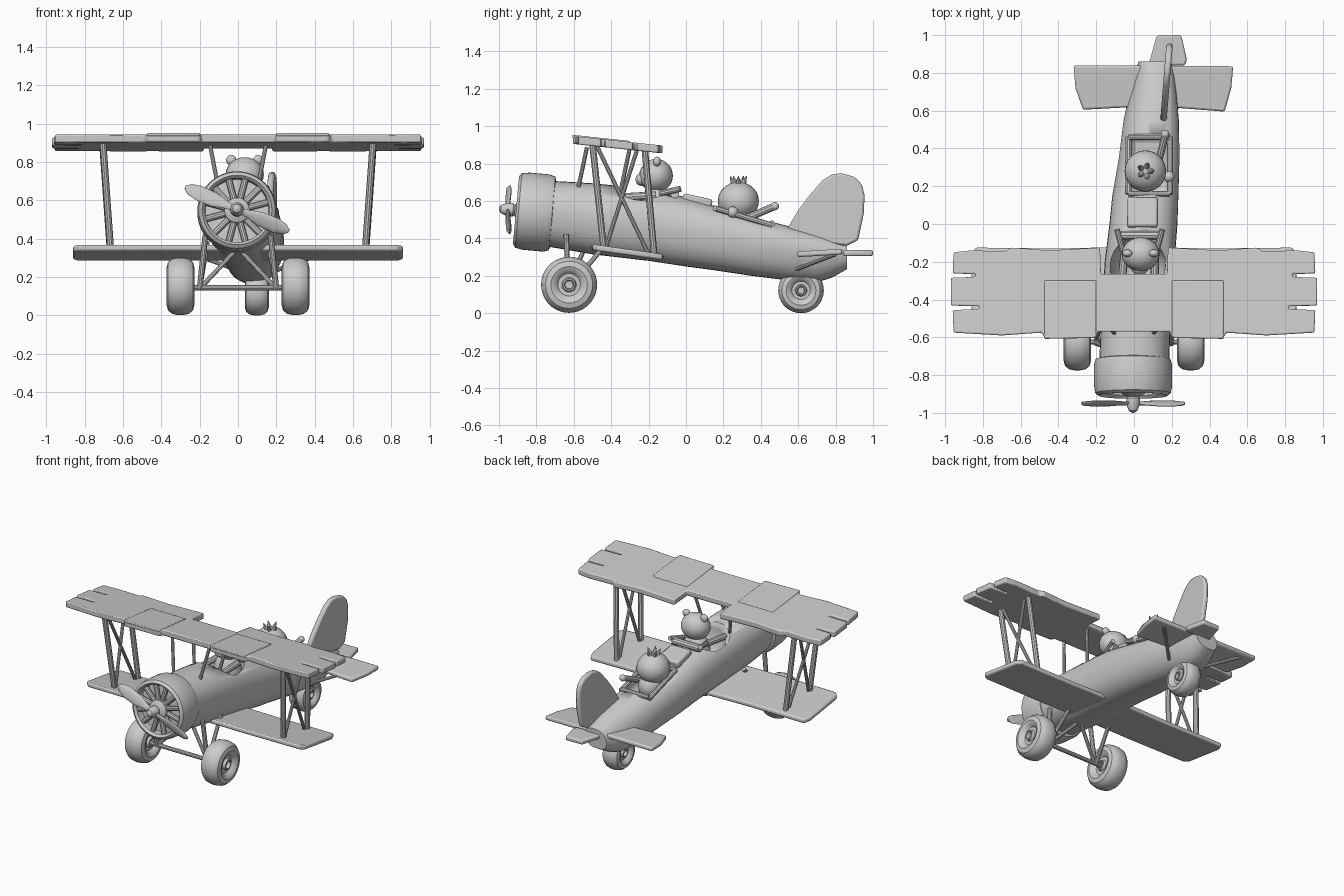
import bpy, bmesh, math
from mathutils import Vector, Matrix

if "Cube" in bpy.data.objects:
    bpy.data.objects.remove(bpy.data.objects["Cube"])

grey = bpy.data.materials.new("plain grey")
grey.diffuse_color = (0.6, 0.6, 0.6, 1)
grey.use_nodes = True
grey.node_tree.nodes["Principled BSDF"].inputs["Base Color"].default_value = grey.diffuse_color


def finish(name, bm, bevel=0, smooth=35):
    bmesh.ops.recalc_face_normals(bm, faces=bm.faces)
    me = bpy.data.meshes.new(name)
    bm.to_mesh(me)
    bm.free()
    ob = bpy.data.objects.new(name, me)
    bpy.context.collection.objects.link(ob)
    me.materials.append(grey)
    if bevel:
        m = ob.modifiers.new("soft edge", "BEVEL")
        m.width, m.segments, m.limit_method = bevel, 2, "ANGLE"
    bpy.ops.object.select_all(action="DESELECT")
    bpy.context.view_layer.objects.active = ob
    ob.select_set(True)
    bpy.ops.object.shade_smooth_by_angle(angle=math.radians(smooth))
    return ob


def loft(name, rings, cap=True):
    bm = bmesh.new()
    vs = [[bm.verts.new(p) for p in r] for r in rings]
    n = len(vs[0])
    for a, b in zip(vs, vs[1:]):
        for i in range(n):
            bm.faces.new((a[i], a[(i + 1) % n], b[(i + 1) % n], b[i]))
    if cap:
        bm.faces.new(vs[0])
        bm.faces.new(vs[-1])
    return finish(name, bm)


def lathe(name, profile, origin, axis, seg=36):
    """Turn (radius, distance) points about an axis."""
    q = Vector((0, 0, 1)).rotation_difference(Vector(axis).normalized())
    ang = [2 * math.pi * i / seg for i in range(seg)]
    return loft(name, [[Vector(origin) + q @ Vector((r * math.cos(t), r * math.sin(t), d))
                        for t in ang] for r, d in profile])


def strut(name, p, q, r, seg=10):
    d = Vector(q) - Vector(p)
    return lathe(name, [(r, 0), (r, d.length)], p, d, seg)


def ball(name, loc, size):
    bm = bmesh.new()
    bmesh.ops.create_uvsphere(bm, u_segments=24, v_segments=14, radius=1)
    bmesh.ops.transform(bm, verts=bm.verts, matrix=Matrix.Translation(loc) @ Matrix.Diagonal((*size, 1)))
    return finish(name, bm)


def box(name, loc, size, bevel=0, rx=0):
    bm = bmesh.new()
    bmesh.ops.create_cube(bm, size=1)
    bmesh.ops.transform(bm, verts=bm.verts, matrix=Matrix.Translation(loc)
                        @ Matrix.Rotation(rx, 4, "X") @ Matrix.Diagonal((*size, 1)))
    return finish(name, bm, bevel)


def slab(name, outline, place, offset, bevel=0.01):
    """Extrude a flat outline; place maps 2D to 3D."""
    bm = bmesh.new()
    f = bm.faces.new([bm.verts.new(place(*p)) for p in outline])
    g = bmesh.ops.extrude_face_region(bm, geom=[f])
    bmesh.ops.translate(bm, vec=offset, verts=[v for v in g["geom"] if isinstance(v, bmesh.types.BMVert)])
    return finish(name, bm, bevel)


def mirrored(half):
    return half + [(-x, y) for x, y in reversed(half)]


# fuselage: y, centre x, half width, bottom, top
stations = [(-0.76, 0, .185, .36, .71), (-0.5, .01, .185, .315, .695), (-0.2, .03, .185, .28, .665),
            (0, .05, .18, .25, .62), (.15, .06, .175, .23, .575), (.35, .08, .16, .20, .515),
            (.55, .09, .145, .175, .465), (.7, .10, .12, .165, .425), (.78, .105, .105, .19, .40),
            (.86, .11, .085, .235, .37)]
rings = []
for y, cx, w, lo, hi in stations:
    ring = []
    for i in range(32):
        t = 2 * math.pi * i / 32
        c, s = math.cos(t), math.sin(t)
        e = 0.85 if s > 0 else 0.65
        z = (hi - lo) / 2 * math.copysign(abs(s) ** e, s)
        x = w * math.copysign(abs(c) ** e, c) * (1 + 0.2 * min(0, s))
        ring.append((cx + x + 0.25 * z * max(0, y), y, (hi + lo) / 2 + z))
    rings.append(ring)
fuselage = loft("fuselage", rings)

# cockpit openings
cutters = [ball("pilot_opening_cutter", (.02, -.24, .73), (.3, .15, .15)),
           ball("pilot_pit_cutter", (.02, -.22, .64), (.15, .15, .22)),
           box("passenger_pit_cutter", (.08, .31, .55), (.2, .3, .24), .03)]
for c in cutters:
    c.hide_render = True
    c.hide_set(True)
    m = fuselage.modifiers.new("opening", "BOOLEAN")
    m.operation, m.object, m.solver = "DIFFERENCE", c, "EXACT"
for x in (-.03, .19):
    strut("passenger_cockpit_rim_side", (x, .16, .56), (x, .46, .47), .016)
for y, z in ((.16, .56), (.46, .48)):
    strut("passenger_cockpit_rim_end", (-.03, y, z), (.19, y, z), .016)
box("deck_hatch", (.045, .06, .60), (.16, .16, .05), .012, -.22)
strut("pilot_headrest", (-.07, -.06, .64), (.14, -.06, .64), .025)

# cowling and engine
axis = Vector((0, math.cos(.09), -math.sin(.09)))
nose = Vector((-.005, -.905, .55))
lathe("cowling", [(.005, .06), (.165, .06), (.168, .012), (.182, -.004), (.2, .01), (.207, .05), (.207, .16),
                  (.198, .19), (.18, .195), (.01, .195)], nose, axis, 48)
face = axis.to_track_quat("Z", "Y")
for i in range(12):
    t = math.pi * (i + .5) / 6
    d = face @ Vector((math.cos(t), math.sin(t), 0))
    p = nose + axis * .035
    strut("engine_cylinder", p + d * .05, p + d * .17, .017)
lathe("engine_hub", [(.03, -.01), (.065, .01), (.07, .065)], nose, axis)

# propeller
lathe("spinner", [(.004, -.096), (.022, -.085), (.036, -.05), (.036, -.02), (.02, 0), (.02, .03)], nose, axis, 24)
hub = nose - axis * .045
for s in (1, -1):
    along = Vector((.92 * s, 0, -.39 * s))
    across = Vector((.39, -.35 * s, .92)).normalized()
    thick = along.cross(across)
    blade = []
    for d, w in ((.0, .014), (.06, .022), (.13, .04), (.22, .042), (.27, .03), (.295, .008)):
        blade.append([hub + along * d + across * w * math.cos(k * math.pi / 6)
                      + thick * .009 * math.sin(k * math.pi / 6) for k in range(12)])
    loft("propeller_blade", blade)

# wings
def upper(x, y):
    return (x, y, .855 - .106 * (y + .13))


def lower(x, y):
    return (x, y, .285 - .14 * (y + .13))


upper_half = [(.19, -.57), (.2, -.6), (.47, -.605), (.49, -.575), (.7, -.59), (.955, -.575), (.96, -.455),
              (.82, -.452), (.82, -.435), (.97, -.432), (.97, -.285), (.84, -.28), (.84, -.265), (.96, -.262),
              (.955, -.15), (.86, -.14), (.68, -.145), (.65, -.125), (.45, -.14), (.18, -.125), (.175, -.265)]
slab("upper_wing", mirrored(upper_half), upper, (0, 0, .042), .008)
for s in (1, -1):
    slab("upper_wing_panel", [(s * x, y) for x, y in ((.2, -.603), (.475, -.608), (.475, -.3), (.2, -.3))],
         lambda x, y: Vector(upper(x, y)) + Vector((0, 0, .03)), (0, 0, .018), .006)
lower_half = [(.0, -.5), (.4, -.505), (.83, -.5), (.86, -.47), (.86, -.17), (.84, -.125), (.4, -.13), (0, -.12)]
slab("lower_wing", lower_half + [(-x, y) for x, y in reversed(lower_half[1:-1])], lower, (0, 0, .032))

# wing struts
for s in (1, -1):
    def top(y):
        return (.705 * s, y, .865 - .106 * (y + .13))

    def foot(y):
        return (.665 * s, y, .305 - .14 * (y + .13))
    strut("wing_strut_front", top(-.50), foot(-.44), .018)
    strut("wing_strut_rear", top(-.22), foot(-.17), .018)
    strut("wing_strut_diagonal", top(-.48), foot(-.2), .011)
    strut("wing_strut_diagonal", top(-.26), foot(-.43), .011)
    for y in (-.53, -.3):
        strut("cabane_strut", (.145 * s, y, .885), (.1 * s, y - .05, .65), .011)

# wheels and undercarriage
def wheel(name, x, y, z, r, w):
    side = [(.01, .25), (.14, .26), (.17, .42), (.22, .42), (.26, .3), (.4, .3), (.5, .44), (.65, .5),
            (.84, .45), (.96, .3), (1, .1)]
    prof = [(r * a, -w * b) for a, b in side] + [(r * a, w * b) for a, b in reversed(side)]
    lathe(name, prof, (x, y, z), (1, 0, 0))


for s in (1, -1):
    wheel("front_wheel", .3 * s, -.625, .152, .15, .145)
    strut("gear_leg_front", (.2 * s, -.63, .14), (.17 * s, -.64, .42), .015)
    strut("gear_leg_rear", (.2 * s, -.62, .14), (.16 * s, -.42, .38), .013)
    strut("gear_brace", (.2 * s, -.63, .14), (.02 * s, -.55, .33), .012)
strut("front_axle", (-.3, -.625, .145), (.3, -.625, .145), .014)
wheel("tail_wheel", .098, .615, .122, .122, .125)

# tail
slab("fin", [(.54, .45), (.6, .55), (.66, .63), (.73, .71), (.78, .742), (.83, .748), (.9, .73), (.94, .69),
             (.955, .63), (.95, .53), (.92, .39), (.86, .36), (.7, .38)],
     lambda y, z: (.095 + .08 * y, y, z), (.034, 0, 0), .012)
slab("tailplane", [(-.32, .84), (-.31, .72), (-.27, .605), (.1, .625), (.48, .595), (.515, .72), (.525, .835)],
     lambda x, y: (x, y, .30 + .06 * (y - .6)), (0, 0, .03))
slab("rear_flap", [(.07, .84), (.085, .87), (.12, .998), (.25, 1.0), (.28, .87), (.27, .84)],
     lambda x, y: (x, y, .305), (0, 0, .032))
for x, e in ((.2, .42), (.0, -.22)):
    strut("tail_brace", (x, .59, .235), (e, .8, .315), .011)

# pilot
ball("pilot_body", (.03, -.16, .56), (.095, .085, .13))
ball("pilot_head", (.035, -.16, .735), (.1, .09, .09))
ball("pilot_muzzle", (.03, -.235, .715), (.045, .035, .035))
for s in (1, -1):
    ball("pilot_ear", (.035 + .07 * s, -.155, .81), (.027, .02, .027))
    strut("pilot_arm", (.03 + .08 * s, -.16, .63), (.02 + .09 * s, -.34, .62), .022)
    strut("pilot_elbow_bar", (.03 + .09 * s, -.14, .64), (.03 + .12 * s, -.03, .665), .016)

# passenger
ball("passenger_body", (.065, .3, .48), (.08, .09, .09))
ball("passenger_head", (.06, .28, .60), (.11, .11, .102))
for i in range(5):
    t = 2 * math.pi * i / 5
    p = (.06 + .025 * math.cos(t), .28 + .025 * math.sin(t), .69)
    lathe("crown_spike", [(.018, 0), (.002, .048)], p, (.5 * math.cos(t), .5 * math.sin(t), 1), 8)
strut("passenger_arm", (.13, .33, .51), (.165, .47, .57), .02)
ball("passenger_hand", (.165, .475, .572), (.022, .022, .022))
ball("passenger_side_hand", (.185, .25, .54), (.03, .03, .03))
